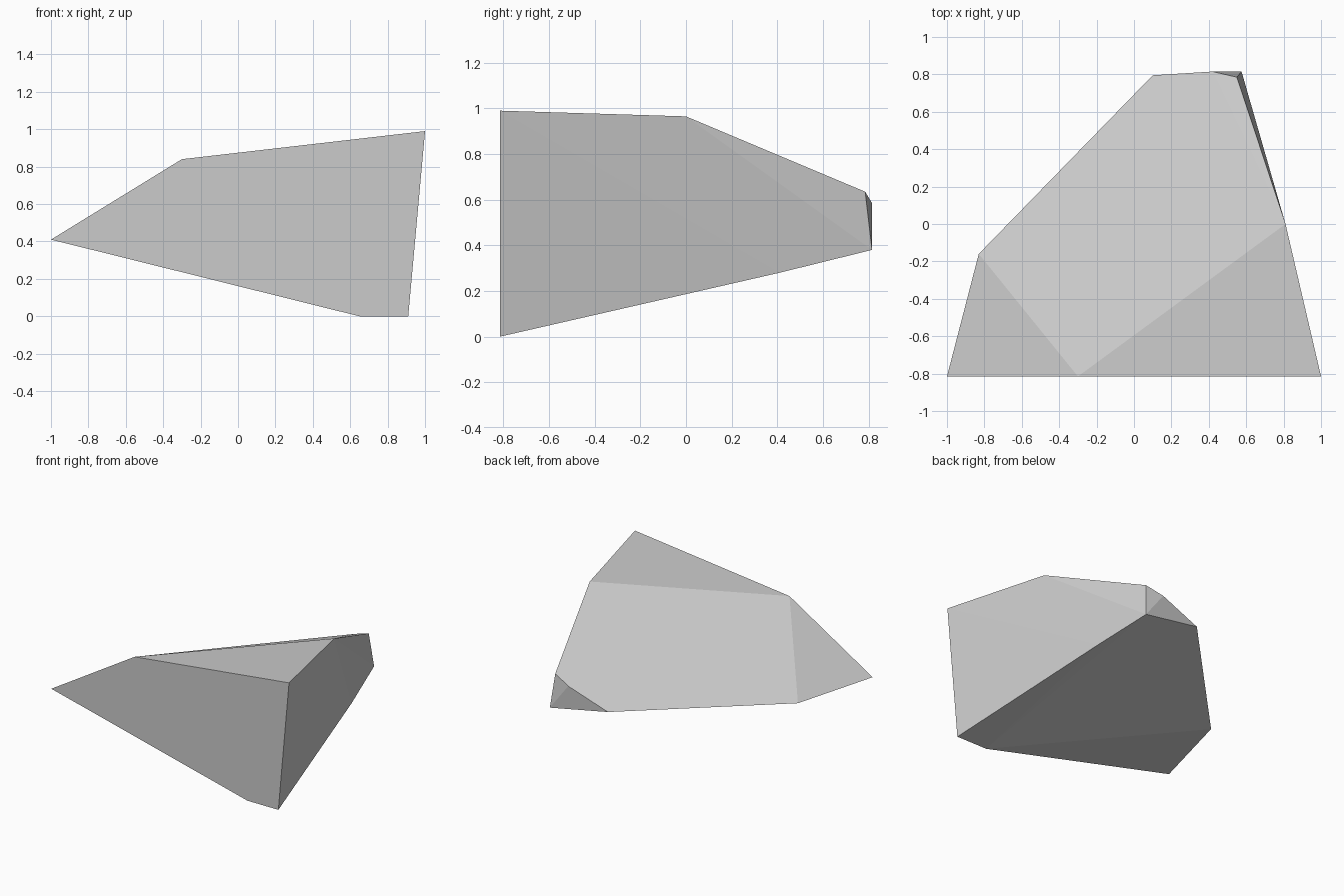
import bpy
import bmesh

# Remove the default cube
default_cube = bpy.data.objects.get("Cube")
if default_cube:
    bpy.data.objects.remove(default_cube, do_unlink=True)


def make_material(name, color):
    material = bpy.data.materials.new(name)
    material.use_nodes = True
    material.diffuse_color = color
    shader = material.node_tree.nodes["Principled BSDF"]
    shader.inputs["Base Color"].default_value = color
    shader.inputs["Roughness"].default_value = 0.9
    return material


def make_hull(name, corners, material):
    """Flat-faced convex solid wrapped around the given corners."""
    bm = bmesh.new()
    for corner in corners:
        bm.verts.new(corner)
    bmesh.ops.convex_hull(bm, input=bm.verts[:])
    bmesh.ops.recalc_face_normals(bm, faces=bm.faces[:])
    mesh = bpy.data.meshes.new(name)
    bm.to_mesh(mesh)
    bm.free()
    mesh.materials.append(material)
    rock = bpy.data.objects.new(name, mesh)
    bpy.context.collection.objects.link(rock)
    return rock


# Flat cleaved front of the rock: outline in x and z
front_y = -0.815
front_outline = [(-1, 0.41), (-0.3, 0.84), (1, 0.99), (0.91, 0), (0.65, 0)]
front_corners = [(x, front_y, z) for x, z in front_outline]

# Upper rim, sloping down towards the back
rim_corners = [
    (0.81, 0, 0.965),
    (0.55, 0.785, 0.635),
    (0.42, 0.815, 0.585),
    (0.1, 0.795, 0.466),
    (-0.83, -0.16, 0.417),
]

# Lower edge on the left and back
lower_corners = [(0.67, 0.41, 0.28), (0.575, 0.815, 0.38)]

stone_grey = make_material("stone grey", (0.6, 0.6, 0.6, 1))
make_hull("rock", front_corners + rim_corners + lower_corners, stone_grey)
